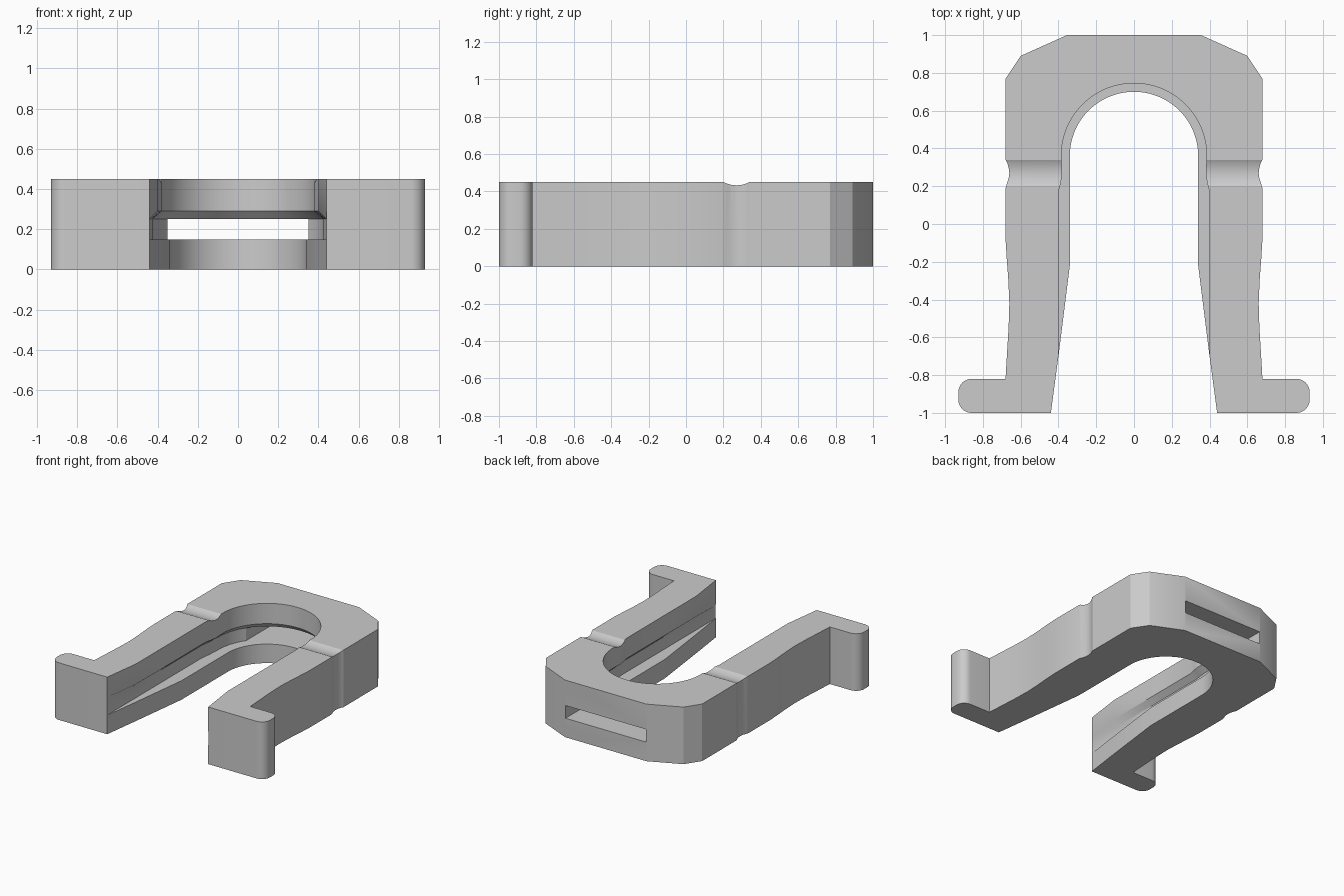
import bpy, bmesh, math

cube = bpy.data.objects.get("Cube")
if cube:
    bpy.data.objects.remove(cube, do_unlink=True)

HEIGHT = 0.45


def loft(name, layers):
    """Stack closed rings of equal length, given as (z, points), into a solid."""
    bm = bmesh.new()
    rings = [[bm.verts.new((x, y, z)) for x, y in pts] for z, pts in layers]
    n = len(rings[0])
    for low, high in zip(rings, rings[1:]):
        for i in range(n):
            j = (i + 1) % n
            bm.faces.new((low[i], low[j], high[j], high[i]))
    bm.faces.new(rings[0][::-1])
    bm.faces.new(rings[-1])
    bmesh.ops.recalc_face_normals(bm, faces=bm.faces)
    mesh = bpy.data.meshes.new(name)
    bm.to_mesh(mesh)
    bm.free()
    obj = bpy.data.objects.new(name, mesh)
    bpy.context.collection.objects.link(obj)
    return obj


def arc(cx, cy, r, start, end, steps):
    angles = [math.radians(start + (end - start) * i / steps) for i in range(steps + 1)]
    return [(cx + r * math.cos(a), cy + r * math.sin(a)) for a in angles]


def mirrored(half):
    """Close a right-hand outline with its mirror image."""
    return half + [(-x, y) for x, y in reversed(half)]


def arch(leg, radius):
    """Opening outline: tapered legs under a round arch."""
    ys = (-1.1, -1.0, -0.7, -0.22, 0.17, 0.22, 0.27)
    return mirrored(list(zip(leg, ys)) + arc(0, 0.36, radius, 0, 88, 22))


# Clip body: hooked feet, waisted legs, side notches, faceted back
foot = [(0.44, -1.0)] + arc(0.86, -0.93, 0.07, -90, 0, 8) + arc(0.86, -0.89, 0.07, 0, 90, 8)
waist = [(0.68, -0.82), (0.672, -0.68), (0.664, -0.55), (0.66, -0.42),
         (0.665, -0.3), (0.674, -0.18), (0.68, -0.08)]
notch = [(0.68, 0.19), (0.674, 0.21), (0.664, 0.24), (0.66, 0.27),
         (0.664, 0.3), (0.672, 0.325), (0.68, 0.34)]
back = [(0.68, 0.77), (0.60, 0.89), (0.355, 1.0)]
outline = mirrored(foot + waist + notch + back)
body = loft("clip_body", [(0, outline), (HEIGHT, outline)])

# Stepped opening: narrow below, undercut channel, chamfer, wider above
lower = arch((0.44, 0.44, 0.40, 0.34, 0.34, 0.34, 0.34), 0.34)
channel = arch((0.441, 0.441, 0.441, 0.441, 0.441, 0.435, 0.43), 0.425)
upper = arch((0.44, 0.44, 0.40, 0.40, 0.40, 0.387, 0.38), 0.385)
opening = loft("opening_cutter", [(-0.1, lower), (0.15, lower), (0.15, channel),
                                  (0.25, channel), (0.29, upper), (0.6, upper)])

# Slot through the back
slot_outline = [(-0.35, 0.45), (0.35, 0.45), (0.35, 1.1), (-0.35, 1.1)]
slot = loft("back_slot_cutter", [(0.15, slot_outline), (0.25, slot_outline)])

# Shallow groove across the top of both legs
bpy.ops.mesh.primitive_cylinder_add(vertices=96, radius=0.15, depth=2,
                                    location=(0, 0.27, HEIGHT + 0.133),
                                    rotation=(0, math.pi / 2, 0))
groove = bpy.context.object
groove.name = "groove_cutter"

bpy.ops.object.select_all(action='DESELECT')
bpy.context.view_layer.objects.active = body
body.select_set(True)
for cutter in (opening, slot, groove):
    cutter.hide_render = True
    mod = body.modifiers.new(cutter.name, 'BOOLEAN')
    mod.operation = 'DIFFERENCE'
    mod.solver = 'EXACT'
    mod.object = cutter
    bpy.ops.object.modifier_apply(modifier=mod.name)
    bpy.data.objects.remove(cutter, do_unlink=True)

# Plain grey plastic
grey = bpy.data.materials.new("light_grey")
grey.use_nodes = True
colour = (0.6, 0.6, 0.6, 1)
grey.diffuse_color = colour
grey.node_tree.nodes["Principled BSDF"].inputs["Base Color"].default_value = colour
body.data.materials.clear()
body.data.materials.append(grey)
bpy.ops.object.shade_smooth_by_angle(angle=math.radians(28))
